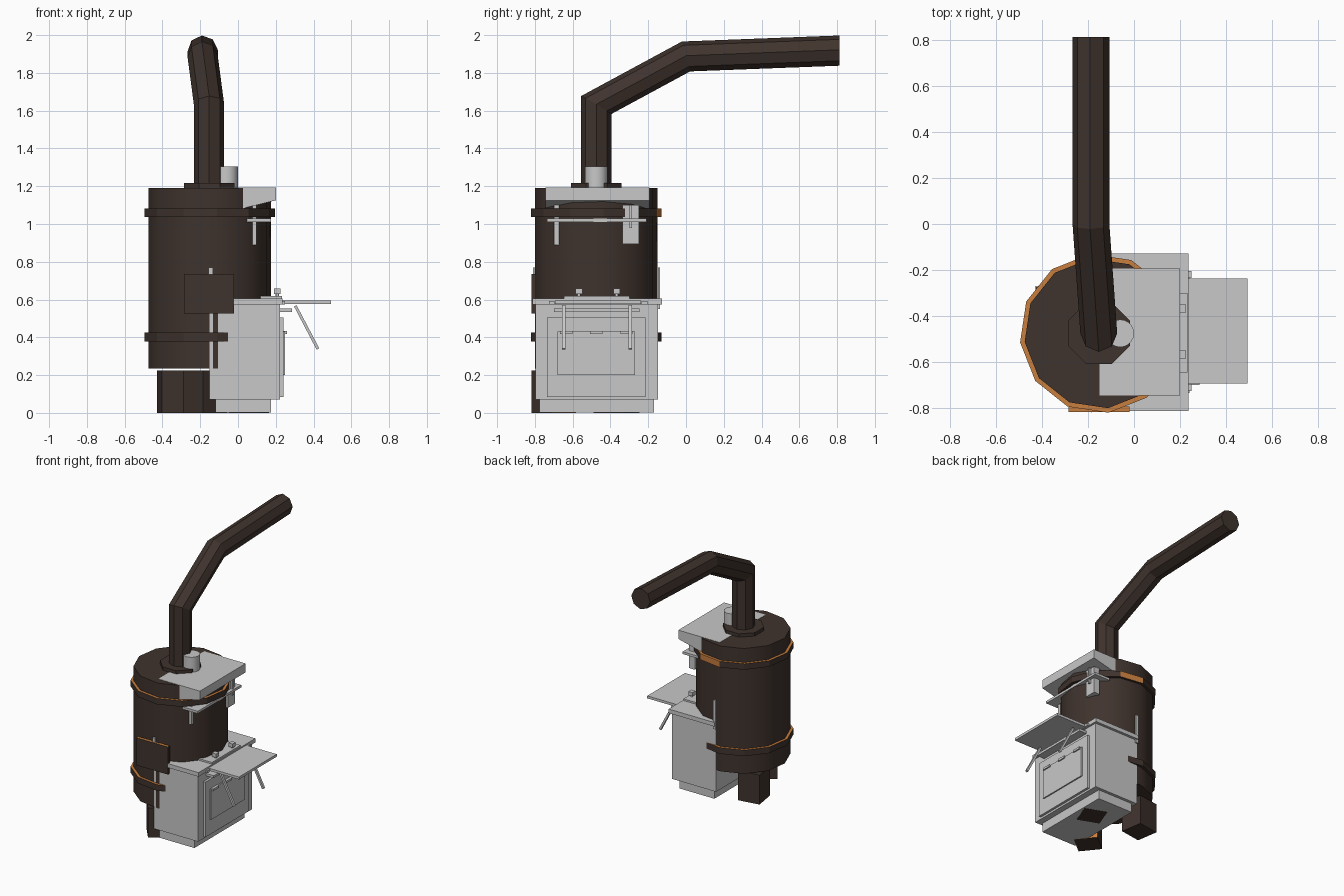
import bpy, bmesh, math
from mathutils import Vector, Matrix

if "Cube" in bpy.data.objects:
    bpy.data.objects.remove(bpy.data.objects["Cube"])


def material(name, rgb):
    m = bpy.data.materials.new(name)
    m.diffuse_color = (*rgb, 1)
    m.use_nodes = True
    m.node_tree.nodes["Principled BSDF"].inputs["Base Color"].default_value = m.diffuse_color
    return m


BROWN = material("dark brown iron", (0.05, 0.033, 0.026))
GREY = material("pale grey steel", (0.58, 0.58, 0.58))
ORANGE = material("orange edge", (0.58, 0.21, 0.05))
CX, CY = -0.15, -0.475          # drum axis


def finish(name, bm, *mats):
    bmesh.ops.recalc_face_normals(bm, faces=bm.faces)
    me = bpy.data.meshes.new(name)
    bm.to_mesh(me)
    bm.free()
    for m in mats:
        me.materials.append(m)
    ob = bpy.data.objects.new(name, me)
    bpy.context.collection.objects.link(ob)
    return ob


def box(name, x, y, z, *mats):
    bm = bmesh.new()
    bmesh.ops.create_cube(bm, size=1)
    for v in bm.verts:
        v.co = Vector([(r[0] + r[1]) / 2 + c * (r[1] - r[0])
                       for r, c in zip((x, y, z), v.co)])
    return finish(name, bm, *mats)


def loft(name, rings, *mats, caps=True, smooth=False):
    """Skin equal-length rings of points."""
    bm = bmesh.new()
    vs = [[bm.verts.new(p) for p in r] for r in rings]
    n = len(vs[0])
    pairs = list(zip(vs, vs[1:])) + ([] if caps else [(vs[-1], vs[0])])
    for a, b in pairs:
        for i in range(n):
            f = bm.faces.new((a[i], a[(i + 1) % n], b[(i + 1) % n], b[i]))
            f.smooth = smooth
    if caps:
        bm.faces.new(vs[0])
        bm.faces.new(vs[-1])
    return finish(name, bm, *mats)


def circle(r, z, n, turn=0.0, cx=CX, cy=CY):
    return [(cx + r * math.cos(turn + 2 * math.pi * i / n),
             cy + r * math.sin(turn + 2 * math.pi * i / n), z) for i in range(n)]


def cylinder(name, r, z0, z1, n, mat, turn=0.0, cx=CX, cy=CY, smooth=True):
    return loft(name, [circle(r, z0, n, turn, cx, cy), circle(r, z1, n, turn, cx, cy)],
                mat, smooth=smooth)


def prism(name, profile, y0, y1, mat):
    """Extrude an x-z outline along y."""
    return loft(name, [[(x, y, z) for x, z in profile] for y in (y0, y1)], mat)


# Drum and its two hoops
TURN = math.radians(6.5)
cylinder("drum", 0.327, 0.235, 1.19, 12, BROWN, TURN)
for name, z0, z1 in (("lower_hoop", 0.378, 0.425), ("upper_hoop", 1.037, 1.083)):
    hoop = loft(name, [circle(0.32, z0, 12, TURN), circle(0.347, z0, 12, TURN),
                       circle(0.347, z1, 12, TURN), circle(0.32, z1, 12, TURN)],
                BROWN, ORANGE, caps=False)
    for p in hoop.data.polygons:
        if p.normal.z > 0.5 or (z0 > 1 and p.normal.y > 0.95):
            p.material_index = 1

# Square legs, corners pointing outwards
for i, deg in enumerate((24, 144, 264)):
    a = math.radians(deg)
    cx, cy = CX + 0.227 * math.cos(a), CY + 0.227 * math.sin(a)
    leg = cylinder("leg_%d" % (i + 1), 0.118, 0, 0.225, 4, BROWN, a, cx, cy, smooth=False)
    if deg == 264:
        leg.data.materials.append(ORANGE)
        for p in leg.data.polygons:
            if p.normal.x > 0.5 and p.normal.y > 0.5:
                p.material_index = 1

# Side plate with an orange upper edge
plate = box("side_plate", (-0.285, -0.02), (-0.817, -0.793), (0.525, 0.735), BROWN, ORANGE)
for p in plate.data.polygons:
    if p.normal.z > 0.5:
        p.material_index = 1

# Chimney: collar and bent octagonal pipe with mitred joints
cylinder("pipe_collar", 0.145, 1.185, 1.216, 8, BROWN, math.pi / 8, cx=-0.152, smooth=False)
path = [Vector(p) for p in ((-0.153, -0.475, 1.2), (-0.153, -0.475, 1.63),
                            (-0.187, 0.0, 1.887), (-0.187, 0.812, 1.918))]
dirs = [(b - a).normalized() for a, b in zip(path, path[1:])]
ring = [Vector((0.08 * math.cos(k * math.pi / 4), 0.08 * math.sin(k * math.pi / 4), 0)) + path[0]
        for k in range(8)]
rings = [ring]
for i, d in enumerate(dirs):
    end = path[i + 1]
    if i + 1 < len(dirs):
        normal = (d + dirs[i + 1]).normalized()
    else:
        normal = Vector((0, 1, 0))
    ring = [p + d * ((end - p).dot(normal) / d.dot(normal)) for p in ring]
    rings.append(ring)
loft("chimney_pipe", rings, BROWN)
cylinder("filler_cap", 0.06, 1.185, 1.305, 20, GREY, cx=-0.06)

# Wedge hood over the drum
prism("top_hood", [(-0.15, 1.192), (0.2, 1.192), (0.2, 1.125), (-0.15, 1.04)],
      -0.745, -0.193, GREY)

# Upper shelf with its brackets
box("upper_shelf", (0.045, 0.175), (-0.735, -0.21), (1.01, 1.028), GREY)
box("shelf_bracket_front", (0.077, 0.097), (-0.7, -0.67), (0.89, 1.1), GREY)
box("shelf_bracket_back", (0.1, 0.15), (-0.335, -0.25), (0.895, 1.1), GREY)
box("shelf_hook", (0.15, 0.165), (-0.3, -0.285), (0.98, 1.1), GREY)

# Stove box, plinth and worktop
box("stove_plinth", (-0.12, 0.175), (-0.775, -0.17), (0.001, 0.08), GREY)
box("stove_body", (-0.15, 0.222), (-0.797, -0.148), (0.07, 0.577), GREY)
box("worktop", (-0.15, 0.236), (-0.812, -0.128), (0.575, 0.606), GREY)
box("knob_base", (0.1, 0.232), (-0.645, -0.3), (0.605, 0.619), GREY)

# Oven door, inner panel, ledge and slots
box("oven_door", (0.22, 0.24), (-0.735, -0.215), (0.085, 0.505), GREY)
box("door_panel", (0.24, 0.25), (-0.68, -0.27), (0.2, 0.43), GREY)
box("door_ledge", (0.22, 0.285), (-0.7, -0.245), (0.535, 0.553), GREY)
for i in range(3):
    y = -0.635 + i * 0.16
    box("door_slot_%d" % (i + 1), (0.24, 0.26), (y - 0.033, y + 0.033), (0.417, 0.433), GREY)

# Folding side shelf
box("folding_shelf", (0.235, 0.493), (-0.693, -0.237), (0.577, 0.596), GREY)

# Parts repeated either side of the stove centre
for side, s in (("front", -1), ("back", 1)):
    y = -0.472 + s * 0.176
    prism("shelf_strut_" + side, [(0.297, 0.563), (0.31, 0.57), (0.43, 0.342), (0.416, 0.335)],
          y - 0.009, y + 0.009, GREY)
    y = -0.467 + s * 0.1
    cylinder("knob_stem_" + side, 0.009, 0.615, 0.64, 8, GREY, cx=0.208, cy=y)
    box("knob_" + side, (0.19, 0.225), (y - 0.018, y + 0.018), (0.63, 0.658), GREY)
    y = -0.465 + s * 0.245
    box("shelf_hinge_" + side, (0.23, 0.25), (y - 0.015, y + 0.015), (0.573, 0.592), GREY)
    y = -0.4735 + s * 0.331
    box("guide_rod_" + side, (-0.155, -0.133), (y - 0.006, y + 0.006), (0.55, 0.77), GREY)
